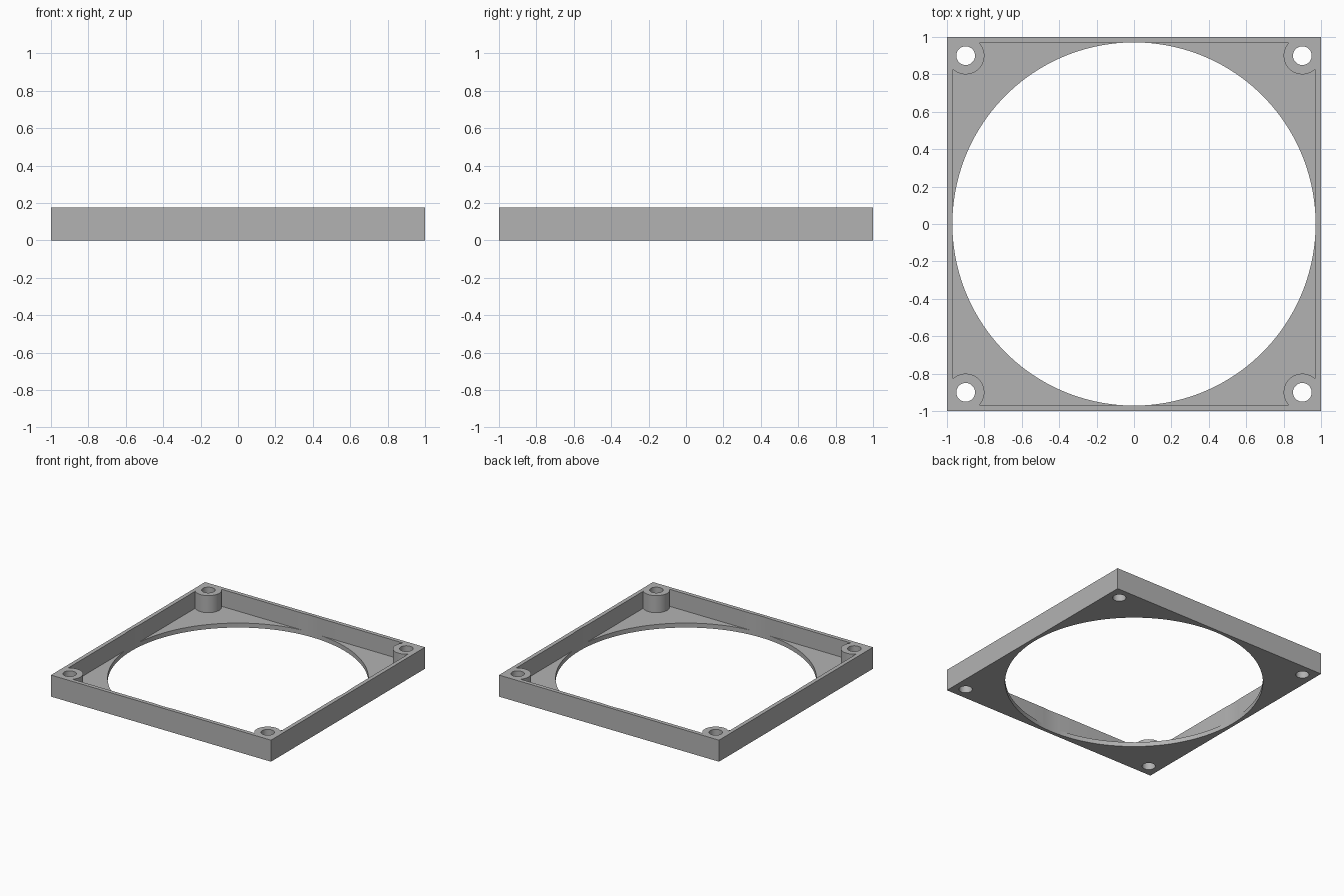
import bpy

SIZE, HEIGHT = 2.0, 0.177
FLOOR = 0.037          # thickness of the bottom plate
INNER = 0.967          # half width between the walls
BORE = 0.971           # radius of the large opening
POST = 0.9             # post centre offset
CORNERS = [(sx * POST, sy * POST) for sx in (-1, 1) for sy in (-1, 1)]

if "Cube" in bpy.data.objects:
    bpy.data.objects.remove(bpy.data.objects["Cube"], do_unlink=True)


def box(name, width, z0, z1):
    bpy.ops.mesh.primitive_cube_add(size=1, location=(0, 0, (z0 + z1) / 2))
    ob = bpy.context.object
    ob.name = name
    ob.scale = (width, width, z1 - z0)
    bpy.ops.object.transform_apply(location=True, rotation=False, scale=True)
    return ob


def cylinder(name, radius, x, y, sides):
    bpy.ops.mesh.primitive_cylinder_add(vertices=sides, radius=radius, depth=1, location=(x, y, 0))
    ob = bpy.context.object
    ob.name = name
    return ob


def cut(target, cutter):
    """Subtract the cutter from the target, then discard the cutter."""
    mod = target.modifiers.new("cut", 'BOOLEAN')
    mod.operation = 'DIFFERENCE'
    mod.solver = 'EXACT'
    mod.object = cutter
    bpy.context.view_layer.objects.active = target
    bpy.ops.object.modifier_apply(modifier=mod.name)
    bpy.data.objects.remove(cutter, do_unlink=True)


# Square body
frame = box("square_frame", SIZE, 0, HEIGHT)

# Pocket between the walls, leaving round corner posts standing
pocket = box("pocket_cutter", 2 * INNER, FLOOR, HEIGHT + 0.1)
for x, y in CORNERS:
    cut(pocket, cylinder("post_cutter", 0.1, x, y, 64))
cut(frame, pocket)

# Large round opening and the screw holes
cut(frame, cylinder("opening_cutter", BORE, 0, 0, 160))
for x, y in CORNERS:
    cut(frame, cylinder("screw_hole_cutter", 0.05, x, y, 48))

# Plain grey finish
grey = bpy.data.materials.new("plain_grey")
grey.use_nodes = True
colour = (0.45, 0.45, 0.45, 1)
grey.diffuse_color = colour
grey.node_tree.nodes["Principled BSDF"].inputs["Base Color"].default_value = colour
frame.data.materials.clear()
frame.data.materials.append(grey)
for poly in frame.data.polygons:
    poly.material_index = 0

# Smooth curved walls, crisp edges
bpy.ops.object.select_all(action='DESELECT')
frame.select_set(True)
bpy.context.view_layer.objects.active = frame
bpy.ops.object.shade_smooth_by_angle(angle=0.5)
